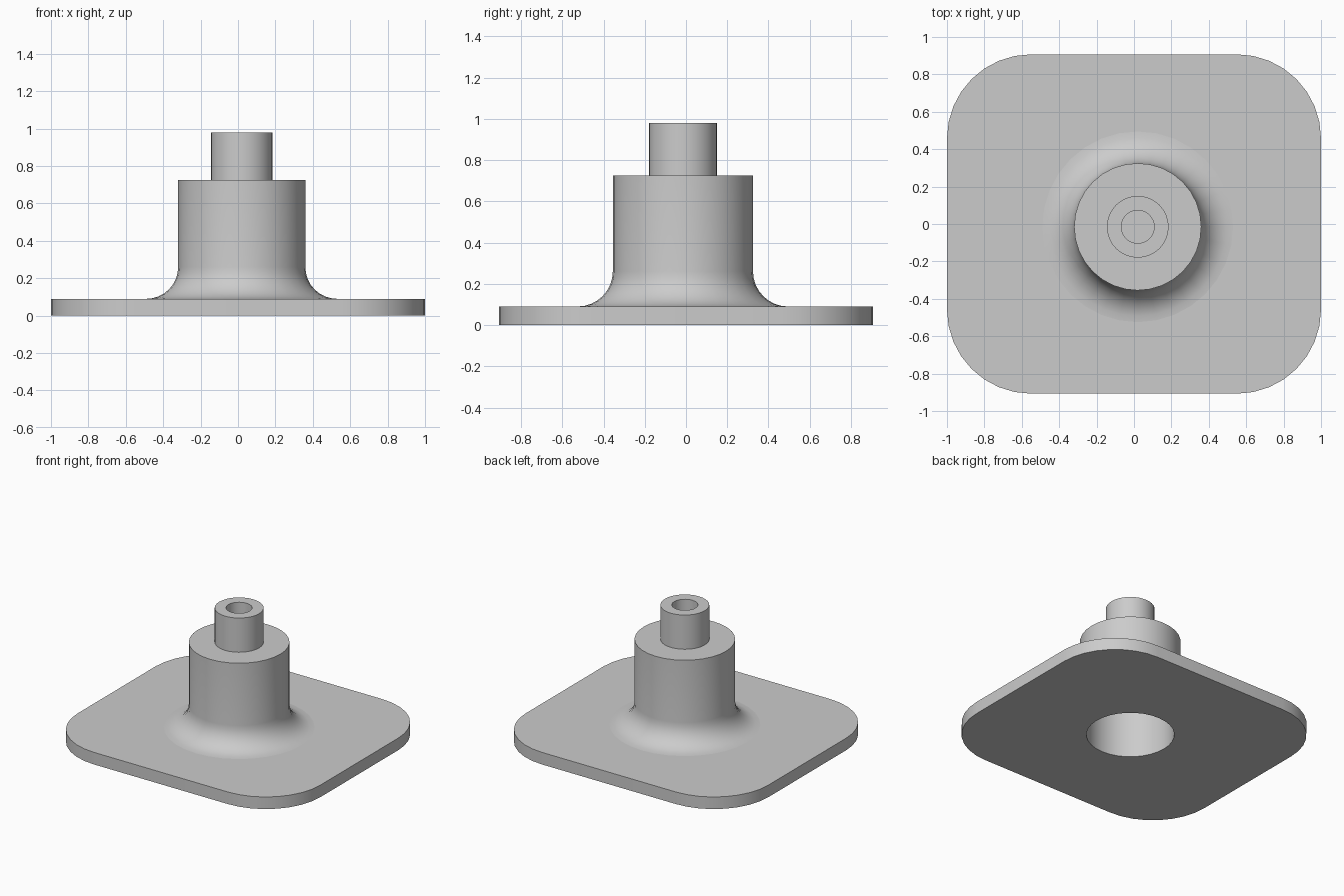
import bpy
import bmesh
from math import sin, cos, pi, radians

if "Cube" in bpy.data.objects:
    bpy.data.objects.remove(bpy.data.objects["Cube"])

CX, CY = 0.02, -0.015            # post axis
HALF_X, HALF_Y, CORNER = 1.0, 0.907, 0.45
PLATE_TOP, SHOULDER, TOP = 0.09, 0.725, 0.98
R_POST, R_NECK, R_BORE, R_SOCKET = 0.34, 0.165, 0.088, 0.297
FILLET = 0.17
SEGMENTS = 32

grey = bpy.data.materials.new("plain_grey")
grey.use_nodes = True
colour = (0.6, 0.6, 0.6, 1)
grey.diffuse_color = colour
grey.node_tree.nodes["Principled BSDF"].inputs["Base Color"].default_value = colour


def finish(bm, name):
    bmesh.ops.recalc_face_normals(bm, faces=bm.faces)
    mesh = bpy.data.meshes.new(name)
    bm.to_mesh(mesh)
    bm.free()
    mesh.materials.append(grey)
    obj = bpy.data.objects.new(name, mesh)
    bpy.context.collection.objects.link(obj)
    bpy.ops.object.select_all(action='DESELECT')
    obj.select_set(True)
    bpy.context.view_layer.objects.active = obj
    bpy.ops.object.shade_smooth_by_angle(angle=radians(30))
    return obj


def loop(bm, points, z):
    verts = [bm.verts.new((x, y, z)) for x, y in points]
    return [bm.edges.new((v, verts[i - 1])) for i, v in enumerate(verts)]


def circle(r):
    return [(CX + r * cos(2 * pi * i / SEGMENTS), CY + r * sin(2 * pi * i / SEGMENTS))
            for i in range(SEGMENTS)]


# Rounded base plate with an opening for the socket underneath
outline = []
for quarter, (sx, sy) in enumerate([(1, 1), (-1, 1), (-1, -1), (1, -1)]):
    for step in range(9):
        a = (quarter + step / 8) * pi / 2
        outline.append((sx * (HALF_X - CORNER) + CORNER * cos(a),
                        sy * (HALF_Y - CORNER) + CORNER * sin(a)))
bm = bmesh.new()
rims = []
for z, r in ((0, R_SOCKET), (PLATE_TOP, R_POST + FILLET)):
    rim = loop(bm, outline, z)
    rims += rim
    bmesh.ops.triangle_fill(bm, edges=rim + loop(bm, circle(r), z), use_beauty=True)
bmesh.ops.bridge_loops(bm, edges=rims)
finish(bm, "base_plate")

# Hollow post: socket, flared foot, shoulder, neck and blind bore
foot = [(R_POST + FILLET * (1 - sin(a)), PLATE_TOP + FILLET * (1 - cos(a)))
        for a in (i * pi / 16 for i in range(9))]
profile = ([(0, 0.62), (R_SOCKET, 0.62), (R_SOCKET, 0)] + foot +
           [(R_POST, SHOULDER), (R_NECK, SHOULDER), (R_NECK, TOP),
            (R_BORE, TOP), (R_BORE, SHOULDER), (0, SHOULDER)])
bm = bmesh.new()
verts = [bm.verts.new((CX + r, CY, z)) for r, z in profile]
edges = [bm.edges.new(pair) for pair in zip(verts, verts[1:])]
bmesh.ops.spin(bm, geom=verts + edges, cent=(CX, CY, 0), axis=(0, 0, 1),
               angle=2 * pi, steps=SEGMENTS, use_merge=True)
bmesh.ops.remove_doubles(bm, verts=bm.verts, dist=0.0001)
# Leave the underside open where the plate closes it
bmesh.ops.delete(bm, geom=[f for f in bm.faces if min(v.co.z for v in f.verts) < 0.01
                           and max(v.co.z for v in f.verts) < PLATE_TOP + 0.01],
                 context='FACES_ONLY')
finish(bm, "post")
